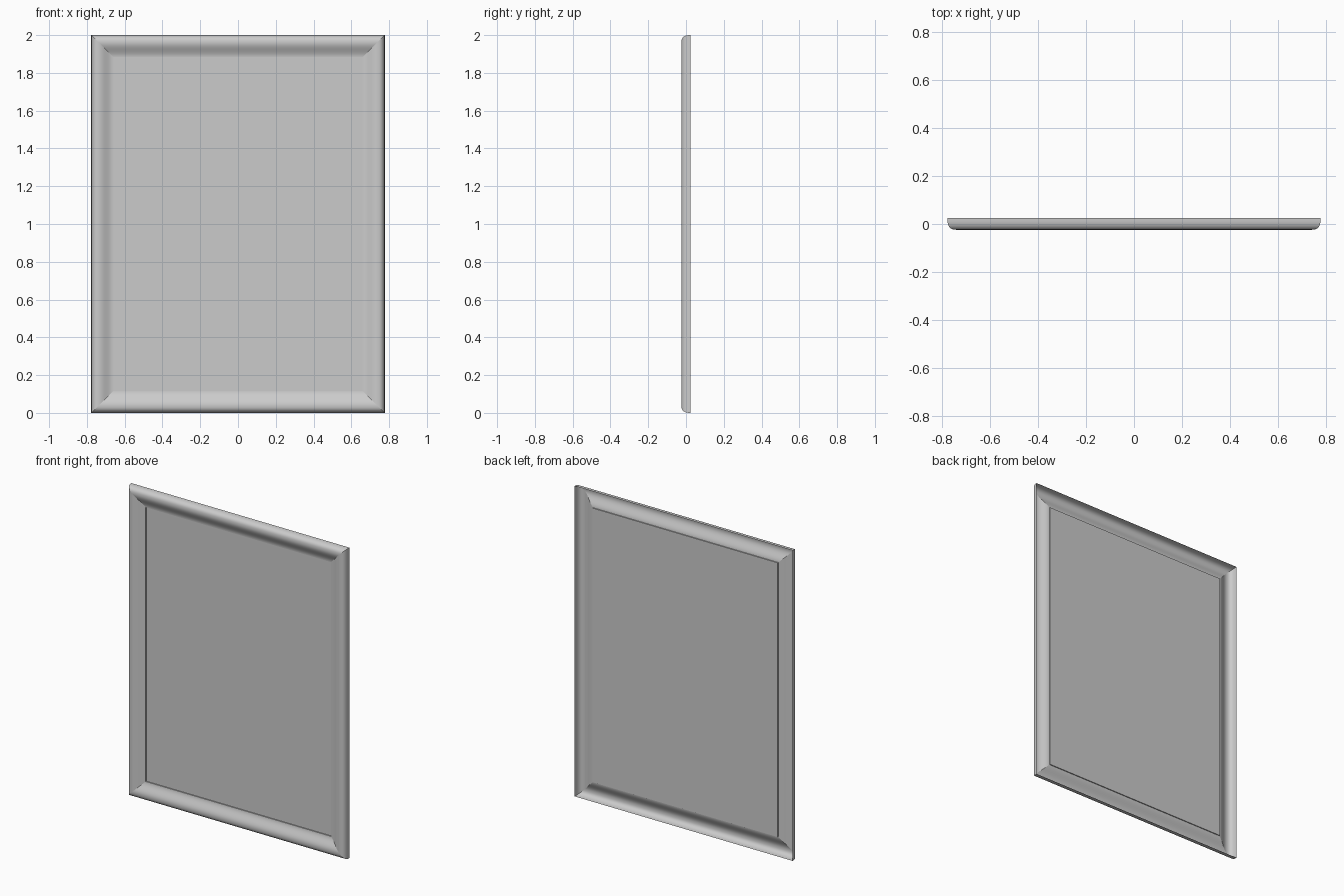
import bpy
import math

cube = bpy.data.objects.get("Cube")
if cube:
    bpy.data.objects.remove(cube, do_unlink=True)

HALF_W, HEIGHT = 0.777, 2.0
BACK, FRONT = 0.024, -0.024      # depth of outer rim and of moulding crest
CREST, INNER = 0.037, 0.117      # inset of crest and of inner lip
LIP, PANEL = 0.003, 0.009        # depth of lip and of panel

grey = bpy.data.materials.new("plain_grey")
grey.use_nodes = True
colour = (0.6, 0.6, 0.6, 1)
grey.diffuse_color = colour
grey.node_tree.nodes["Principled BSDF"].inputs["Base Color"].default_value = colour


def moulding_profile():
    """Pairs of (inset from the outer edge, depth)."""
    points = []
    # rounded outer wall
    for i in range(11):
        a = i / 10 * math.pi / 2
        c, s = math.cos(a) ** 0.77, math.sin(a) ** 0.77
        points.append((CREST * (1 - c), BACK + (FRONT - BACK) * s))
    # gentle S-curve down to the lip
    for i in range(1, 13):
        t = i / 12
        ease = (1 - math.cos(math.pi * t)) / 2
        points.append((CREST + (INNER - CREST) * t, FRONT + (LIP - FRONT) * ease))
    # small step onto the panel
    points.append((INNER, PANEL))
    return points


def corners(inset, depth):
    x, low, high = HALF_W - inset, inset, HEIGHT - inset
    return [(-x, depth, low), (x, depth, low), (x, depth, high), (-x, depth, high)]


def add_mesh(name, verts, faces):
    mesh = bpy.data.meshes.new(name)
    mesh.from_pydata(verts, [], faces)
    mesh.materials.append(grey)
    obj = bpy.data.objects.new(name, mesh)
    bpy.context.collection.objects.link(obj)
    bpy.ops.object.select_all(action="DESELECT")
    obj.select_set(True)
    bpy.context.view_layer.objects.active = obj
    bpy.ops.object.shade_smooth_by_angle(angle=math.radians(40))
    return obj


# four mitred rails, open at the back
profile = moulding_profile()
for side, name in enumerate(("bottom_rail", "left_rail", "top_rail", "right_rail")):
    verts = []
    for inset, depth in profile:
        ring = corners(inset, depth)
        verts += [ring[side], ring[(side + 1) % 4]]
    faces = [(2 * i, 2 * i + 1, 2 * i + 3, 2 * i + 2) for i in range(len(profile) - 1)]
    add_mesh(name, verts, faces)

# flat centre panel
add_mesh("centre_panel", corners(INNER, PANEL), [(0, 1, 2, 3)])
